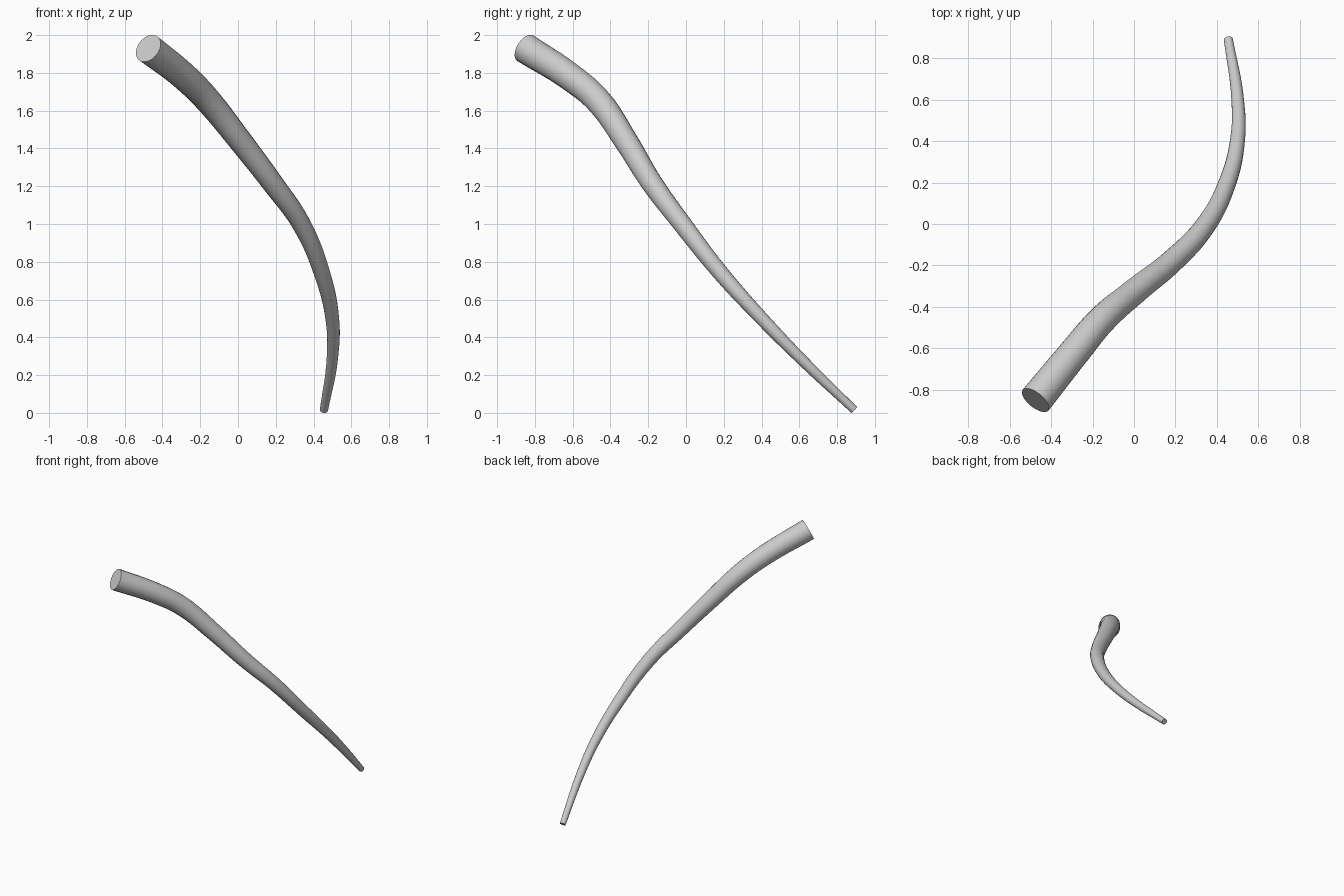
import bpy

if "Cube" in bpy.data.objects:
    bpy.data.objects.remove(bpy.data.objects["Cube"])

# Centre line of the tapered horn: x, y, z, radius
path = [
    (-0.475, -0.850, 1.930, 0.080),
    (-0.282, -0.612, 1.778, 0.074),
    (-0.160, -0.467, 1.655, 0.070),
    (0.012, -0.318, 1.440, 0.063),
    (0.180, -0.183, 1.220, 0.057),
    (0.335, -0.020, 1.000, 0.050),
    (0.446, 0.188, 0.735, 0.043),
    (0.500, 0.410, 0.490, 0.036),
    (0.499, 0.610, 0.285, 0.030),
    (0.455, 0.890, 0.016, 0.022),
]

# Round tube swept along the path, with flat caps
curve = bpy.data.curves.new("horn", 'CURVE')
curve.dimensions = '3D'
curve.bevel_depth = 1.0
curve.bevel_resolution = 8
curve.resolution_u = 8
curve.use_fill_caps = True
spline = curve.splines.new('BEZIER')
spline.bezier_points.add(len(path) - 1)
for point, (x, y, z, r) in zip(spline.bezier_points, path):
    point.co = (x, y, z)
    point.radius = r
    point.handle_left_type = point.handle_right_type = 'AUTO'

horn = bpy.data.objects.new("horn", curve)
bpy.context.collection.objects.link(horn)
bpy.context.view_layer.objects.active = horn
horn.select_set(True)

# Smooth sides, crisp cap edges
bpy.ops.object.convert(target='MESH')
bpy.ops.object.shade_smooth_by_angle()
